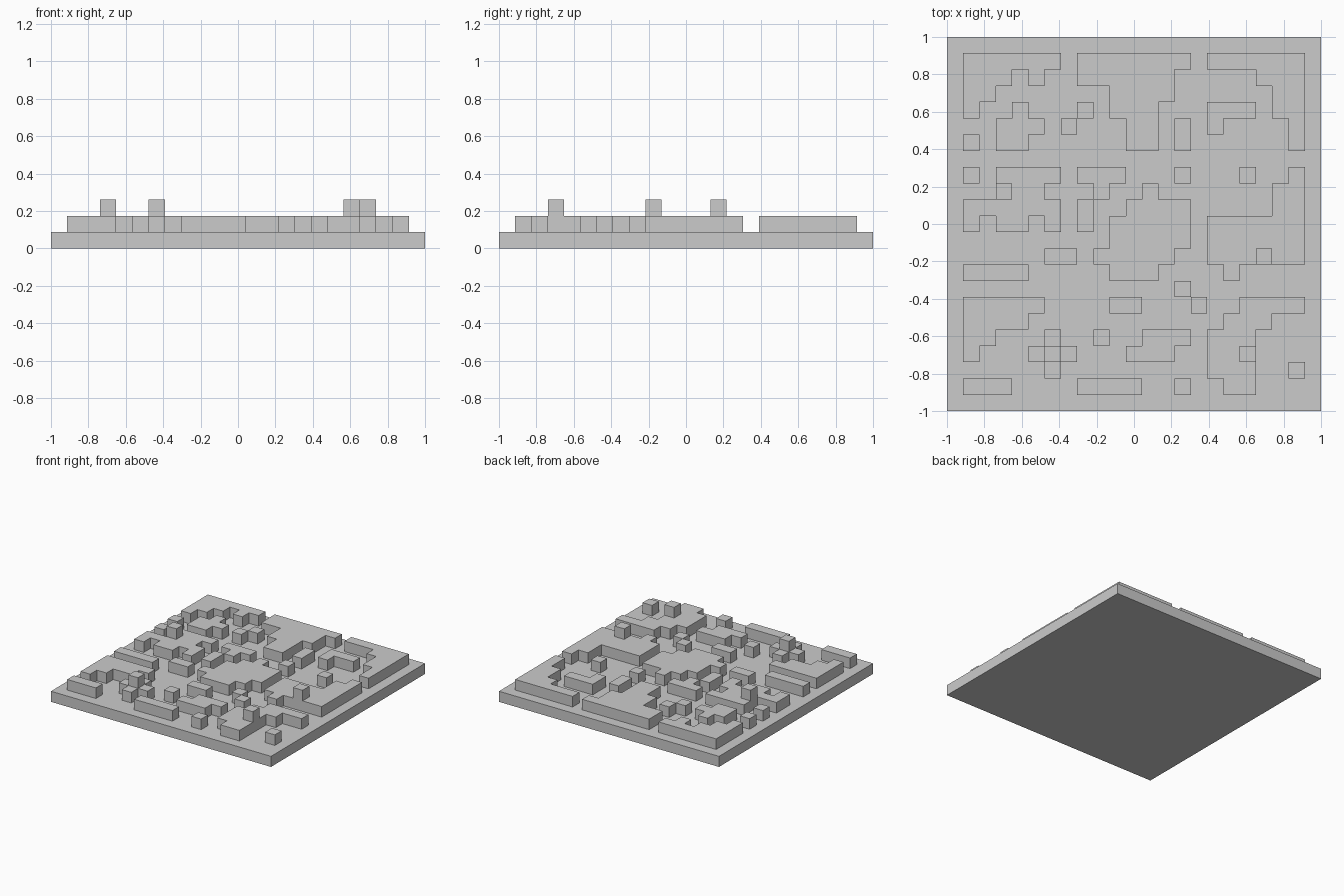
import bpy
import bmesh

old = bpy.data.objects.get("Cube")
if old:
    bpy.data.objects.remove(old, do_unlink=True)

TILES = 23
CELL = 2 / TILES

gray = bpy.data.materials.new("plain_gray")
gray.use_nodes = True
gray.diffuse_color = (0.6, 0.6, 0.6, 1)
gray.node_tree.nodes["Principled BSDF"].inputs["Base Color"].default_value = (0.6, 0.6, 0.6, 1)


def block(name, level, *bars):
    """Extrude one block from bars given as (column, row from the back, width, depth)."""
    tiles = {(c + i, r + j) for c, r, w, d in bars for i in range(w) for j in range(d)}
    bm = bmesh.new()
    corners = {}

    def corner(i, j):
        if (i, j) not in corners:
            corners[i, j] = bm.verts.new((i * CELL - 1, 1 - j * CELL, level * CELL))
        return corners[i, j]

    for i, j in sorted(tiles):
        bm.faces.new([corner(i, j + 1), corner(i + 1, j + 1), corner(i + 1, j), corner(i, j)])
    out = bmesh.ops.extrude_face_region(bm, geom=bm.faces[:], use_keep_orig=True)
    moved = [g for g in out["geom"] if isinstance(g, bmesh.types.BMVert)]
    bmesh.ops.translate(bm, verts=moved, vec=(0, 0, CELL))
    bmesh.ops.recalc_face_normals(bm, faces=bm.faces[:])
    bmesh.ops.dissolve_limit(bm, angle_limit=0.01, verts=bm.verts[:], edges=bm.edges[:])
    mesh = bpy.data.meshes.new(name)
    bm.to_mesh(mesh)
    bm.free()
    mesh.materials.append(gray)
    bpy.context.collection.objects.link(bpy.data.objects.new(name, mesh))


# Base slab
block("base_slab", 0, (0, 0, TILES, TILES))

# Stepped blocks along the back
block("back_right_block", 1, (1, 1, 6, 1), (1, 2, 3, 1), (5, 2, 1, 1), (1, 3, 2, 1), (1, 4, 1, 1))
block("back_middle_block", 1, (8, 1, 7, 1), (8, 2, 6, 1), (10, 3, 4, 1), (10, 4, 3, 1), (11, 5, 2, 2))
block("back_left_block", 1, (16, 1, 6, 1), (19, 2, 3, 1), (20, 3, 2, 2), (21, 5, 1, 2))
block("back_right_cluster", 1, (4, 4, 1, 1), (3, 5, 3, 1), (3, 6, 2, 1))
block("back_left_hook", 1, (16, 4, 3, 1), (16, 5, 1, 1))

# Blocks across the middle
block("middle_right_block", 1, (3, 8, 4, 1), (3, 9, 3, 1), (1, 10, 6, 1),
      (1, 11, 1, 1), (3, 11, 2, 1), (6, 11, 1, 1))
block("middle_hook", 1, (8, 8, 3, 1), (9, 9, 1, 1), (8, 10, 1, 2))
block("center_plateau", 1, (12, 9, 1, 1), (11, 10, 4, 1), (10, 11, 5, 2), (9, 13, 5, 1), (10, 14, 3, 1))
block("middle_left_block", 1, (21, 8, 1, 1), (20, 9, 2, 2), (16, 11, 6, 3), (17, 14, 1, 1))

# Blocks along the front
block("front_right_block", 1, (1, 16, 5, 1), (1, 17, 4, 1), (1, 18, 2, 1), (1, 19, 1, 1))
block("front_cross", 1, (6, 18, 1, 3), (5, 19, 3, 1))
block("front_step", 1, (12, 18, 3, 1), (11, 19, 3, 1))
block("front_left_block", 1, (18, 16, 4, 1), (17, 17, 3, 1), (16, 18, 3, 3), (17, 21, 2, 1))

# Straight bars
block("back_bar", 1, (14, 5, 1, 2))
block("middle_short_bar", 1, (6, 13, 2, 1))
block("middle_long_bar", 1, (1, 14, 4, 1))
block("front_inner_bar", 1, (10, 16, 2, 1))
block("front_right_bar", 1, (1, 21, 3, 1))
block("front_middle_bar", 1, (8, 21, 4, 1))

# Single cubes on the slab, then those on top of the blocks
for c, r in ((8, 4), (7, 5), (1, 6), (1, 8), (14, 8), (18, 8),
             (14, 15), (15, 16), (9, 18), (21, 20), (14, 21)):
    block("small_cube", 1, (c, r, 1, 1))
for c, r in ((3, 9), (19, 13), (6, 19), (18, 19)):
    block("top_cube", 2, (c, r, 1, 1))
